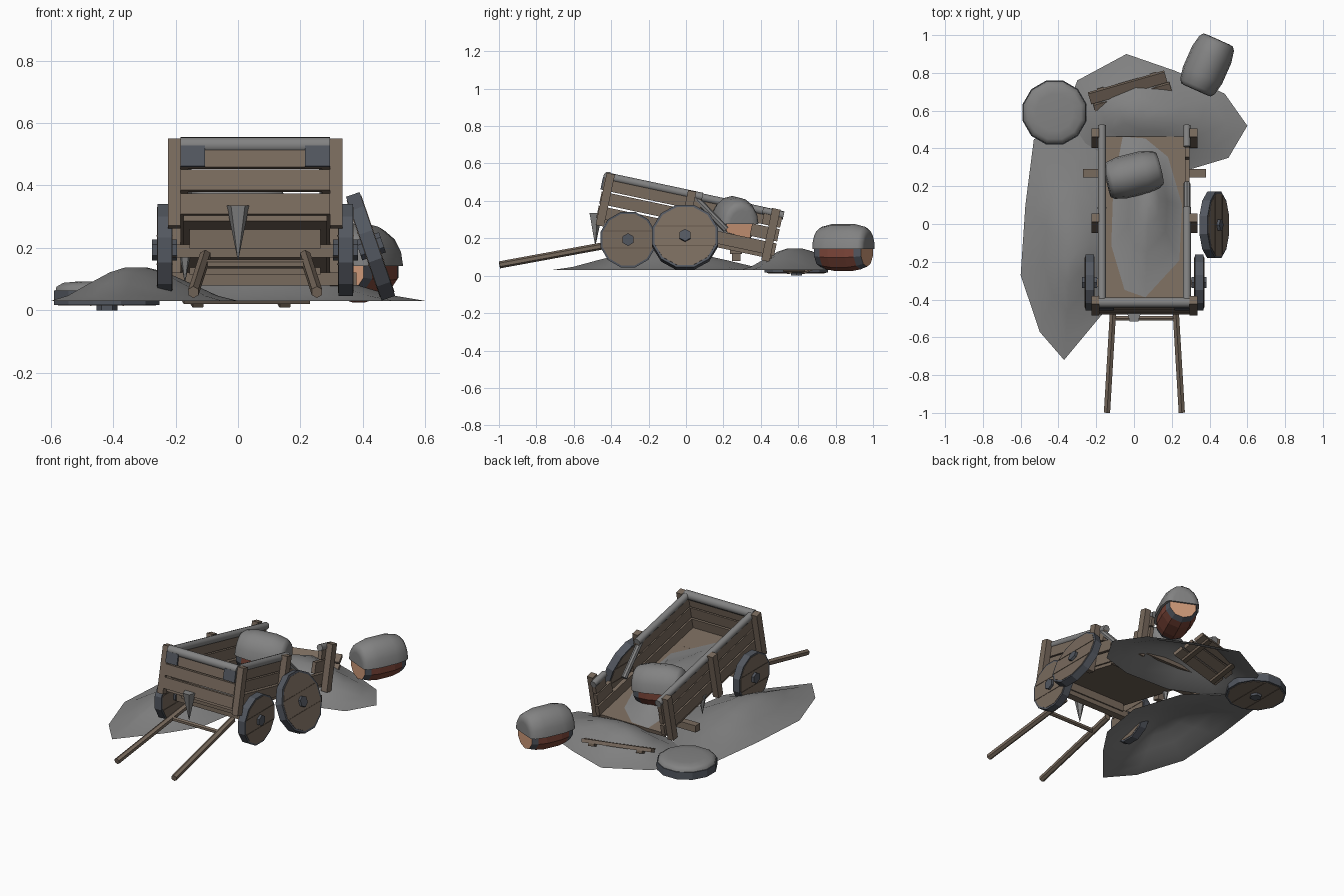
import bpy, bmesh, math
from mathutils import Matrix, Vector

if "Cube" in bpy.data.objects:
    bpy.data.objects.remove(bpy.data.objects["Cube"])

def material(name, col):
    m = bpy.data.materials.new(name)
    m.diffuse_color = (*col, 1)
    m.use_nodes = True
    m.node_tree.nodes["Principled BSDF"].inputs["Base Color"].default_value = m.diffuse_color
    return m

WOOD = material("weathered wood", (0.19, 0.145, 0.11))
DARK = material("dark wood", (0.12, 0.09, 0.066))
IRON = material("iron", (0.085, 0.095, 0.115))
SNOW = material("snow", (0.225, 0.225, 0.225))
RED = material("barrel red", (0.2, 0.06, 0.04))
END = material("barrel end", (0.62, 0.32, 0.19))
I = Matrix.Identity(4)
CX = 0.055                                   # cart centre line
TILT = Matrix.Translation((0, 0, 0.2)) @ Matrix.Rotation(math.radians(-12), 4, 'X')

def finish(bm, name, mats, M=I, smooth=None):
    bmesh.ops.transform(bm, matrix=M, verts=bm.verts)
    bmesh.ops.recalc_face_normals(bm, faces=bm.faces)
    me = bpy.data.meshes.new(name)
    bm.to_mesh(me)
    bm.free()
    for m in mats:
        me.materials.append(m)
    if smooth:
        for p in me.polygons:
            p.use_smooth = True
        me.set_sharp_from_angle(angle=math.radians(smooth))
    ob = bpy.data.objects.new(name, me)
    bpy.context.collection.objects.link(ob)
    return ob

def box(name, mat, c, s, M=I, turn=0):
    bm = bmesh.new()
    bmesh.ops.create_cube(bm, size=1)
    L = Matrix.Translation(c) @ Matrix.Rotation(math.radians(turn), 4, 'X') @ Matrix.Diagonal((*s, 1))
    return finish(bm, name, [mat], M @ L)

def rod(name, mat, a, b, r, n=6, M=I, r2=None, smooth=None):
    a, b = Vector(a), Vector(b)
    d = b - a
    bm = bmesh.new()
    bmesh.ops.create_cone(bm, cap_ends=True, segments=n, radius1=r, radius2=r if r2 is None else r2, depth=d.length)
    L = Matrix.Translation((a + b) / 2) @ d.to_track_quat('Z', 'Y').to_matrix().to_4x4()
    return finish(bm, name, [mat], M @ L, smooth)

def revolve(name, mats, profile, n, M=I, arc=360, zscale=1, rule=None, smooth=None):
    """Turn (x, radius) points about the local x axis."""
    bm = bmesh.new()
    full = arc == 360
    k = n if full else n + 1
    rings = []
    for x, r in profile:
        angs = [math.radians(arc * (i + (0.5 if full else 0)) / n) for i in range(k)]
        rings.append([bm.verts.new((x, r * math.cos(t), r * zscale * math.sin(t))) for t in angs])
    for s, (p, q) in enumerate(zip(rings, rings[1:])):
        for i in range(n if full else k):
            j = (i + 1) % k
            f = bm.faces.new((p[i], p[j], q[j], q[i]))
            f.material_index = rule[s] if rule else 0
    for ring in (rings[0], rings[-1]):
        f = bm.faces.new(ring)
        f.material_index = len(mats) - 1
    return finish(bm, name, mats, M, smooth)

def mound(name, outline, peak, base, M=I):
    """Snow drift: rings shrinking from an outline to a peak."""
    bm = bmesh.new()
    px, py, pz = peak
    rings = []
    for t in (1, 0.8, 0.55, 0.3, 0.12):
        h = base + (pz - base) * (0.5 + 0.5 * math.cos(math.pi * t)) ** 0.8
        rings.append([bm.verts.new((px + (x - px) * t, py + (y - py) * t, h)) for x, y in outline])
    n = len(outline)
    for p, q in zip(rings, rings[1:]):
        for i in range(n):
            bm.faces.new((p[i], p[(i + 1) % n], q[(i + 1) % n], q[i]))
    bm.faces.new(rings[-1])
    ob = finish(bm, name, [SNOW], M, 60)
    if sum(p.normal.z * p.area for p in ob.data.polygons) < 0:
        ob.data.flip_normals()
    return ob

def wheel(name, r, M, w=0.046):
    """Plank disc with iron tyre and hexagonal hub, axle along local x."""
    h = w / 2
    revolve(name + "_tyre", [IRON, IRON], [(-h, r * 0.93), (-h, r), (h, r), (h, r * 0.93)], 12, M)
    pw = r * 0.6
    revolve(name + "_disc", [WOOD], [(-h - 0.002, r * 0.93), (h + 0.002, r * 0.93)], 12, M)
    for z in (-pw / 2, pw / 2):               # seams between planks
        box(name + "_seam", DARK, (0, 0, z), (w + 0.008, r * 1.72, 0.005), M)
    revolve(name + "_hub", [IRON], [(-h - 0.017, 0.034), (h + 0.017, 0.034)], 6, M)

# cart bed, side planks and posts (right side is broken behind the middle post)
box("floor", WOOD, (CX, 0, 0), (0.46, 0.94, 0.025), TILT)
rows = (0.04, 0.118, 0.193)
broken = {0: [(-0.48, 0.48)], 1: [(-0.48, 0.12), (0.33, 0.48)], 2: [(-0.48, 0.04), (0.38, 0.48)]}
for s, side in ((-1, "left"), (1, "right")):
    for k, w in enumerate(rows):
        for a, b in (broken[k] if s > 0 else [(-0.48, 0.48)]):
            box(side + "_plank", WOOD, (CX + s * 0.227, (a + b) / 2, w), (0.025, b - a, 0.067), TILT)
    for v in (-0.465, -0.02, 0.44):
        box(side + "_post", WOOD, (CX + s * 0.26, v, 0.112), (0.04, 0.045, 0.285), TILT)
    # iron corner bracket
    box(side + "_bracket", IRON, (CX + s * 0.2, -0.497, 0.195), (0.08, 0.01, 0.068), TILT)
for w in rows:
    box("front_plank", WOOD, (CX, -0.48, w), (0.48, 0.025, 0.067), TILT)

# snow along the rails
rod("front_rail_snow", SNOW, (CX - 0.24, -0.475, 0.235), (CX + 0.24, -0.475, 0.235), 0.027, 10, TILT, smooth=40)
rod("left_rail_snow", SNOW, (CX - 0.225, -0.48, 0.235), (CX - 0.225, 0.485, 0.228), 0.022, 10, TILT, smooth=40)
rod("right_rail_snow", SNOW, (CX + 0.225, -0.48, 0.235), (CX + 0.225, 0.04, 0.235), 0.022, 10, TILT, smooth=40)
rod("right_rear_snow", SNOW, (CX + 0.225, 0.37, 0.23), (CX + 0.225, 0.485, 0.228), 0.02, 10, TILT, smooth=40)
rod("broken_plank_snow", SNOW, (CX + 0.225, 0.0, 0.225), (CX + 0.225, 0.2, 0.09), 0.018, 8, TILT, smooth=40)

# undercarriage
box("front_bolster", WOOD, (CX, -0.31, 0.235), (0.42, 0.06, 0.075))
box("front_axle", WOOD, (CX, -0.31, 0.19), (0.62, 0.045, 0.042))
box("rear_axle", WOOD, (CX, 0.268, 0.1), (0.65, 0.045, 0.042))
box("rear_bolster", WOOD, (CX, 0.268, 0.13), (0.42, 0.065, 0.03))

# pulling shafts and cross bar
for s in (-1, 1):
    rod("shaft", WOOD, (CX + s * 0.198, -0.997, 0.058), (CX + s * 0.16, -0.36, 0.175), 0.019)
rod("shaft_crossbar", WOOD, (CX - 0.165, -0.5, 0.148), (CX + 0.165, -0.5, 0.148), 0.014)

# wheels: two fitted, one leaning, one flat on the ground
for s in (-1, 1):
    wheel("front_wheel", 0.153, Matrix.Translation((CX + s * 0.29, -0.31, 0.193)))
wheel("leaning_wheel", 0.182, Matrix.Translation((0.425, -0.005, 0.205)) @ Matrix.Rotation(math.radians(-19), 4, 'Y'))
FLAT = Matrix.Translation((-0.42, 0.59, 0.04)) @ Matrix.Rotation(math.radians(90), 4, 'Y')
wheel("fallen_wheel", 0.175, FLAT)
revolve("fallen_wheel_snow", [SNOW], [(-0.052, 0.1), (-0.048, 0.145), (-0.035, 0.168), (-0.015, 0.172)], 12, FLAT, smooth=50)

# barrels with snow caps
def barrel(name, c, yaw, pitch=0):
    M = Matrix.Translation(c) @ Matrix.Rotation(math.radians(yaw), 4, 'Z') @ Matrix.Rotation(math.radians(pitch), 4, 'Y')
    prof = [(-0.137, 0.082), (-0.1, 0.096), (-0.05, 0.105), (0.05, 0.105), (0.1, 0.096), (0.137, 0.082)]
    revolve(name, [RED, IRON, END], prof, 10, M, rule=[1, 0, 0, 0, 1])
    cap = [(-0.147, 0.06), (-0.145, 0.085), (-0.125, 0.1), (-0.06, 0.113), (0.06, 0.113), (0.125, 0.1), (0.145, 0.085), (0.147, 0.06)]
    revolve(name + "_snow", [SNOW], cap, 8, M @ Matrix.Translation((0, 0, 0.012)), arc=180, zscale=1.2, smooth=50)

barrel("ground_barrel", (0.387, 0.842, 0.13), 66)
barrel("cart_barrel", (-0.005, 0.26, 0.275), 14, 4)

# snow drifts
mound("left_drift", [(-0.37, -0.72), (-0.5, -0.57), (-0.6, -0.27), (-0.575, 0.1), (-0.53, 0.45), (-0.3, 0.5),
                     (-0.1, 0.3), (0.0, 0.0), (-0.05, -0.3), (-0.17, -0.48)], (-0.33, -0.15, 0.14), 0.03)
mound("rear_drift", [(-0.3, 0.76), (-0.04, 0.9), (0.22, 0.81), (0.48, 0.69), (0.6, 0.52), (0.5, 0.35),
                     (0.3, 0.29), (0.0, 0.3), (-0.27, 0.42), (-0.36, 0.6)], (0.05, 0.58, 0.15), 0.03)
mound("cart_snow", [(-0.06, 0.47), (0.06, 0.46), (0.18, 0.36), (0.255, 0.1), (0.24, -0.2), (0.06, -0.4),
                    (-0.05, -0.36), (-0.12, -0.12), (-0.11, 0.2)], (0.08, 0.12, 0.13), 0.014, TILT)

# fallen tailgate half buried in the rear drift
GATE = Matrix.Translation((-0.03, 0.71, 0.095)) @ Matrix.Rotation(math.radians(16), 4, 'Z') @ Matrix.Rotation(math.radians(24), 4, 'X')
for k in range(3):
    box("tailgate_plank", WOOD, (0.01 * k, 0.015 - 0.072 * k, 0), (0.42, 0.062, 0.022), GATE)
for x in (-0.14, 0.15):
    box("tailgate_batten", DARK, (x, -0.055, -0.018), (0.035, 0.2, 0.016), GATE)

# icicles
rod("front_icicle", SNOW, (0, -0.485, 0.335), (0, -0.485, 0.16), 0.038, 5, r2=0.001)
rod("side_icicle", SNOW, (-0.17, 0.08, 0.21), (-0.17, 0.08, 0.09), 0.026, 5, r2=0.001)
